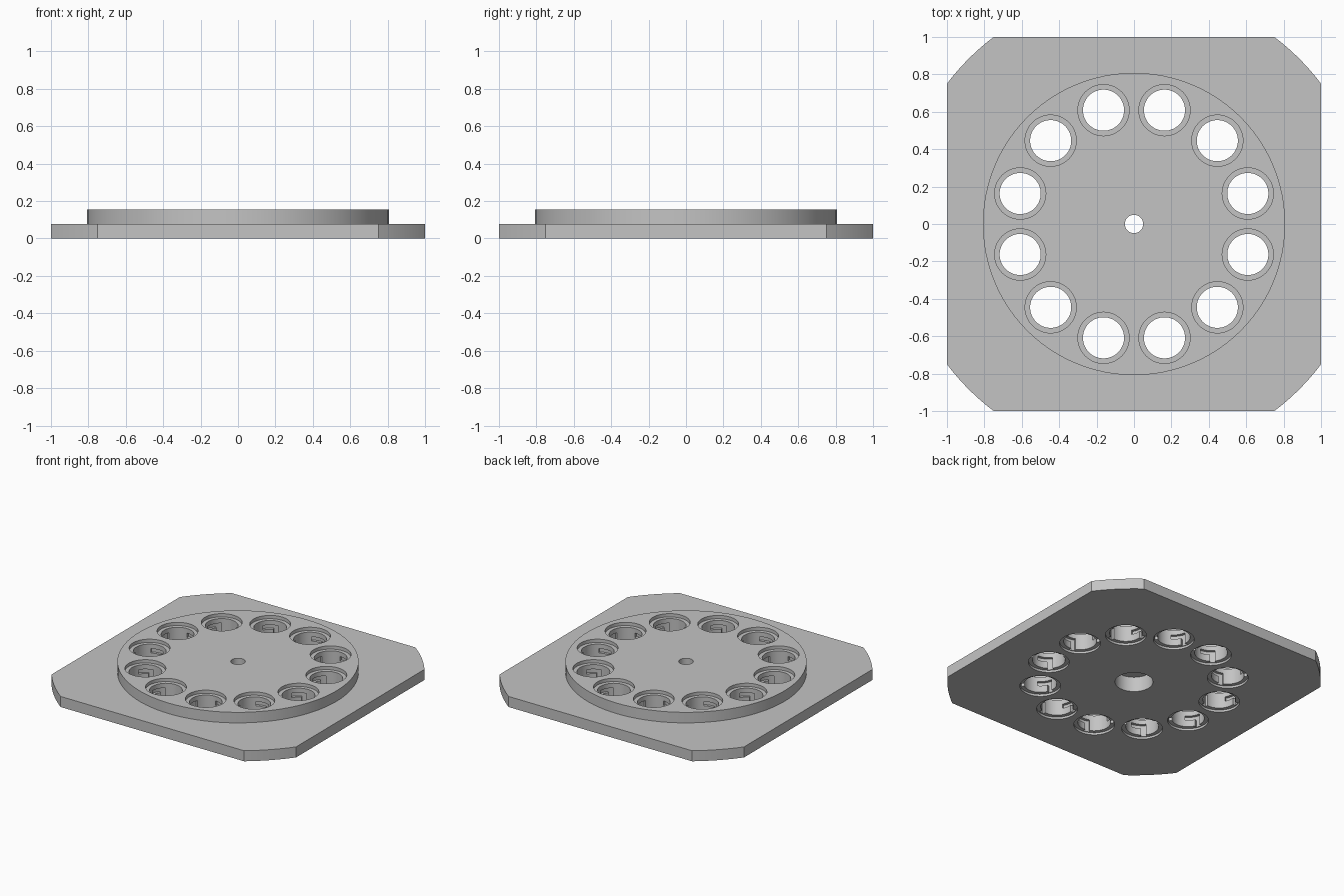
import bpy, bmesh, math
from mathutils import Matrix

if "Cube" in bpy.data.objects:
    bpy.data.objects.remove(bpy.data.objects["Cube"])

PLATE_Z, TOP_Z = 0.078, 0.156
HOLES, RING_R, BORE_R, RIM_R = 12, 0.63, 0.11, 0.137

grey = bpy.data.materials.new("light_grey")
grey.diffuse_color = (0.55, 0.55, 0.55, 1)
grey.use_nodes = True
grey.node_tree.nodes["Principled BSDF"].inputs["Base Color"].default_value = grey.diffuse_color


def prism(bm, outline, z0, z1):
    """Closed solid between two heights from a counterclockwise outline."""
    low = [bm.verts.new((x, y, z0)) for x, y in outline]
    high = [bm.verts.new((x, y, z1)) for x, y in outline]
    n = len(outline)
    bm.faces.new(low[::-1])
    bm.faces.new(high)
    for i in range(n):
        j = (i + 1) % n
        bm.faces.new((low[i], low[j], high[j], high[i]))
    return low + high


def lathe(bm, profile, segs):
    """Closed turned solid from (radius, height) points, bottom to top."""
    rings = [[bm.verts.new((r * math.cos(i * math.tau / segs), r * math.sin(i * math.tau / segs), z))
              for i in range(segs)] for r, z in profile]
    bm.faces.new(rings[0][::-1])
    bm.faces.new(rings[-1])
    for a, b in zip(rings, rings[1:]):
        for i in range(segs):
            j = (i + 1) % segs
            bm.faces.new((a[i], a[j], b[j], b[i]))
    return [v for ring in rings for v in ring]


def arc(r, a0, a1, n):
    return [(r * math.cos(math.radians(a0 + (a1 - a0) * i / n)),
             r * math.sin(math.radians(a0 + (a1 - a0) * i / n))) for i in range(n + 1)]


def make(name, bm):
    me = bpy.data.meshes.new(name)
    bm.to_mesh(me)
    bm.free()
    ob = bpy.data.objects.new(name, me)
    bpy.context.collection.objects.link(ob)
    return ob


def boolean(ob, cutter, op):
    mod = ob.modifiers.new(op, 'BOOLEAN')
    mod.operation, mod.object, mod.solver = op, cutter, 'EXACT'
    mod.use_self = True
    bpy.context.view_layer.objects.active = ob
    bpy.ops.object.modifier_apply(modifier=mod.name)
    bpy.data.objects.remove(cutter)


# Square plate whose corners are trimmed by a circle of radius 1.25
bm = bmesh.new()
half = math.degrees(math.acos(1 / 1.25))
outline = []
for k in range(4):
    outline += arc(1.25, 90 * k + half, 90 * k + 90 - half, 8)
prism(bm, outline, 0, PLATE_Z)
plate = make("socket_plate", bm)

# Raised round platform
bm = bmesh.new()
lathe(bm, [(0.808, 0.04), (0.808, TOP_Z)], 96)
boolean(plate, make("platform", bm), 'UNION')

# Bores with a recess at each end and three L-shaped locking slots
bm = bmesh.new()
for h in range(HOLES):
    ang = 15 + 30 * h
    verts = lathe(bm, [(RIM_R, -0.05), (RIM_R, 0.016), (BORE_R, 0.016),
                       (BORE_R, TOP_Z - 0.024), (RIM_R, TOP_Z - 0.024), (RIM_R, 0.2)], 48)
    for s in range(3):
        a = 120 * s
        for a0, a1, z0, z1 in ((-9, 9, 0.008, 0.098), (-9.01, 45, 0.066, 0.0981)):
            shape = arc(0.13, a + a0, a + a1, 6) + arc(0.09, a + a1, a + a0, 6)
            verts += prism(bm, shape, z0, z1)
    place = Matrix.Rotation(math.radians(ang), 4, 'Z') @ Matrix.Translation((RING_R, 0, 0))
    bmesh.ops.transform(bm, matrix=place, verts=verts)

# Centre hole, wider underneath
lathe(bm, [(0.127, -0.05), (0.127, 0.11), (0.049, 0.11), (0.049, 0.2)], 48)
boolean(plate, make("hole_cutter", bm), 'DIFFERENCE')

plate.data.materials.clear()
plate.data.materials.append(grey)
plate.select_set(True)
bpy.context.view_layer.objects.active = plate
bpy.ops.object.shade_smooth_by_angle(angle=math.radians(30))
